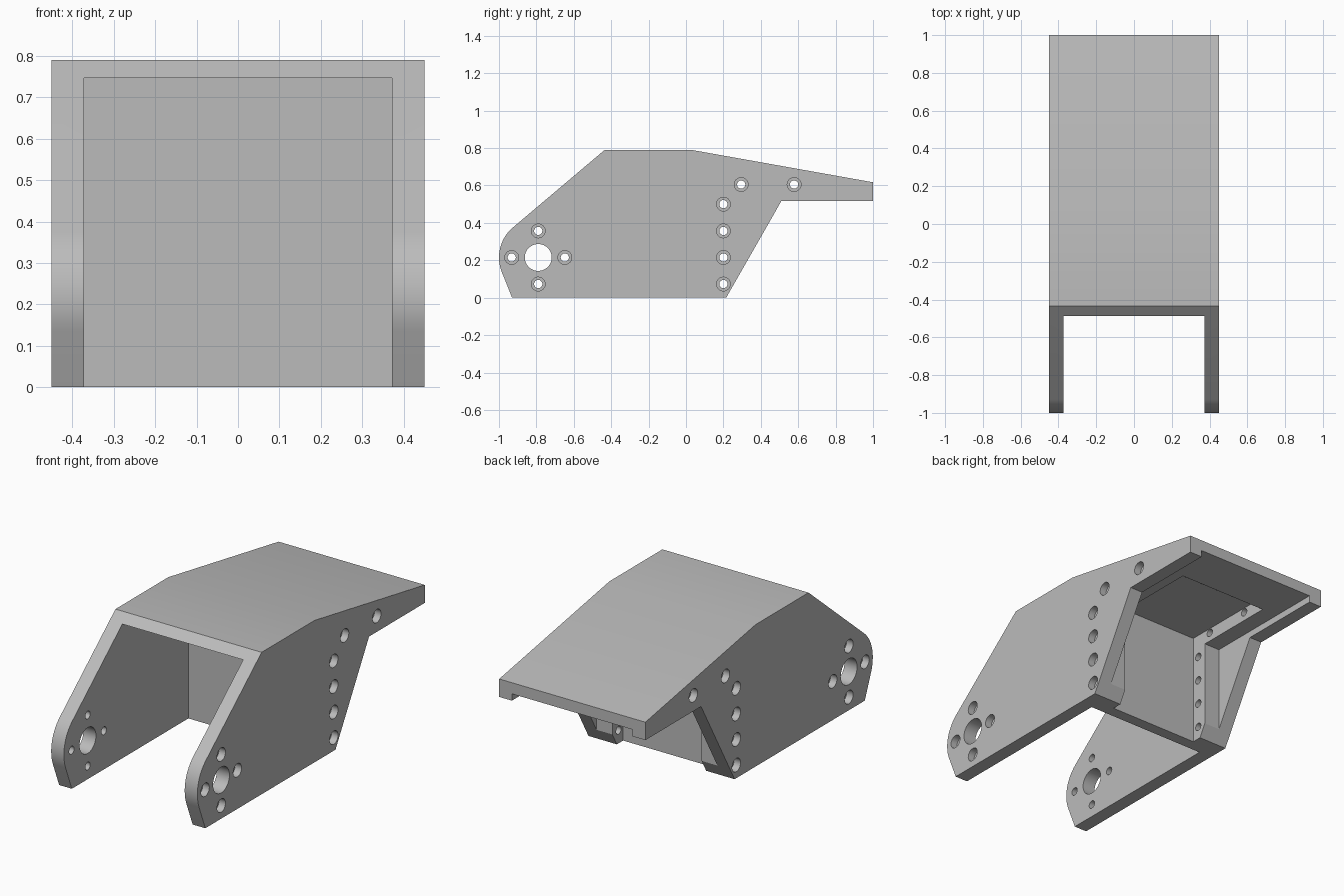
import bpy, bmesh, math

cube = bpy.data.objects.get("Cube")
if cube:
    bpy.data.objects.remove(cube, do_unlink=True)

grey = bpy.data.materials.new("plain grey")
grey.use_nodes = True
colour = (0.5, 0.5, 0.5, 1)
grey.diffuse_color = colour
grey.node_tree.nodes["Principled BSDF"].inputs["Base Color"].default_value = colour


def make_object(name, bm):
    bmesh.ops.recalc_face_normals(bm, faces=bm.faces)
    mesh = bpy.data.meshes.new(name)
    bm.to_mesh(mesh)
    bm.free()
    mesh.materials.append(grey)
    obj = bpy.data.objects.new(name, mesh)
    bpy.context.collection.objects.link(obj)
    return obj


def prism(name, profile, half_width):
    """Extrude a (y, z) profile along x, centred on x = 0."""
    bm = bmesh.new()
    face = bm.faces.new([bm.verts.new((-half_width, y, z)) for y, z in profile])
    ext = bmesh.ops.extrude_face_region(bm, geom=[face])
    moved = [v for v in ext["geom"] if isinstance(v, bmesh.types.BMVert)]
    bmesh.ops.translate(bm, verts=moved, vec=(2 * half_width, 0, 0))
    return make_object(name, bm)


def stepped_bores(name, centres, steps, segments=24):
    """Turned cutters along x; steps lists (x, radius) from end to end."""
    bm = bmesh.new()
    for cy, cz in centres:
        rings = []
        for x, r in steps:
            angles = [2 * math.pi * i / segments for i in range(segments)]
            rings.append([bm.verts.new((x, cy + r * math.cos(a), cz + r * math.sin(a)))
                          for a in angles])
        for a, b in zip(rings, rings[1:]):
            for i in range(segments):
                j = (i + 1) % segments
                bm.faces.new((a[i], a[j], b[j], b[i]))
        bm.faces.new(rings[0])
        bm.faces.new(rings[-1])
    return make_object(name, bm)


def cut(target, cutter):
    cutter.hide_render = True
    mod = target.modifiers.new("cut", "BOOLEAN")
    mod.operation = "DIFFERENCE"
    mod.solver = "EXACT"
    mod.object = cutter
    bpy.context.view_layer.objects.active = target
    bpy.ops.object.modifier_apply(modifier=mod.name)
    bpy.data.objects.remove(cutter, do_unlink=True)


# Outer side profile with a rounded nose around the pivot
pivot_y, pivot_z, nose = -0.79, 0.215, 0.21
arc = [math.radians(131 + (202 - 131) * i / 14) for i in range(15)]
profile = [(-0.93, 0), (0.215, 0), (0.51, 0.517), (1, 0.517), (1, 0.617),
           (0.03, 0.79), (-0.435, 0.79)]
profile += [(pivot_y + nose * math.cos(a), pivot_z + nose * math.sin(a)) for a in arc]
bracket = prism("bracket_body", profile, 0.45)

# Open front bay between the two arms
cut(bracket, prism("front_bay", [(-1.2, -0.1), (0.095, -0.1), (0.095, 0.747),
                                 (-1.2, 0.747)], 0.372))
# Rear recess under the sloping lid
cut(bracket, prism("rear_recess", [(0.255, -0.1), (1.2, -0.1), (1.2, 0.555),
                                   (0.255, 0.555)], 0.372))
# Deeper pocket between the screw rails
cut(bracket, prism("rear_pocket", [(0.16, -0.1), (0.5, -0.1), (0.795, 0.506),
                                   (0.73, 0.555), (0.63, 0.63), (0.16, 0.63)], 0.275))

# Pivot hole and counterbored screw holes
cut(bracket, stepped_bores("pivot_bore", [(pivot_y, pivot_z)],
                           [(-0.6, 0.072), (0.6, 0.072)], 32))
ring = 0.142
screws = [(pivot_y + dy * ring, pivot_z + dz * ring)
          for dy, dz in ((1, 0), (-1, 0), (0, 1), (0, -1))]
screws += [(0.2, z) for z in (0.073, 0.215, 0.357, 0.5)]
screws += [(0.295, 0.605), (0.578, 0.605)]
big, small, seat = 0.037, 0.022, 0.41
cut(bracket, stepped_bores("screw_bores", screws,
                           [(-0.6, big), (-seat, big), (-seat, small),
                            (seat, small), (seat, big), (0.6, big)]))

# Smooth the round walls, keep the edges crisp
bpy.ops.object.select_all(action="DESELECT")
bracket.select_set(True)
bpy.context.view_layer.objects.active = bracket
bpy.ops.object.shade_smooth_by_angle(angle=math.radians(25))
